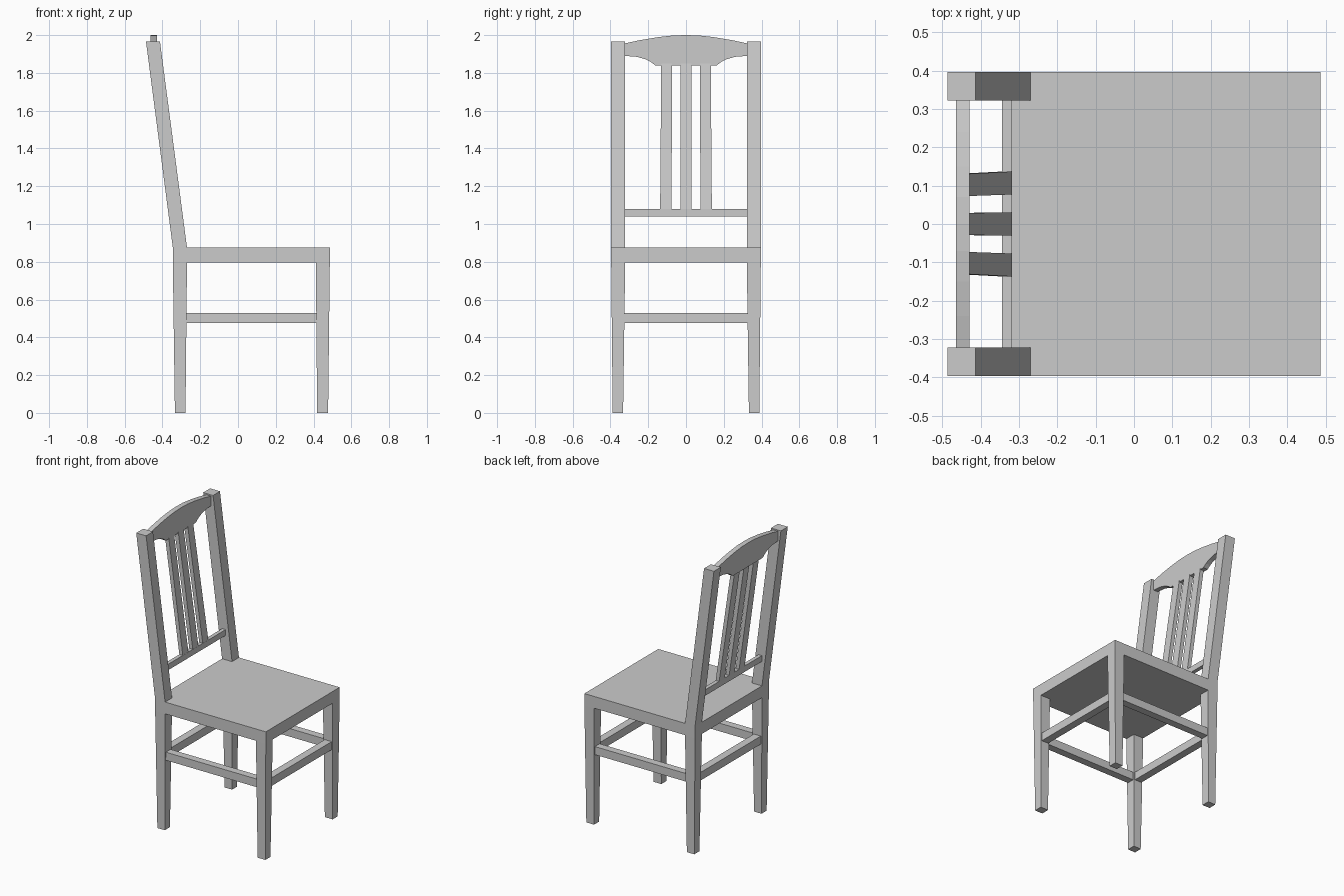
import bpy, bmesh

if "Cube" in bpy.data.objects:
    bpy.data.objects.remove(bpy.data.objects["Cube"])


def finish(name, bm):
    bmesh.ops.recalc_face_normals(bm, faces=bm.faces)
    me = bpy.data.meshes.new(name)
    bm.to_mesh(me)
    bm.free()
    ob = bpy.data.objects.new(name, me)
    bpy.context.collection.objects.link(ob)
    return ob


def loft(name, low, high):
    """Join two rectangles, each given as (x0, x1, y0, y1, z)."""
    bm = bmesh.new()
    rings = [[bm.verts.new((x, y, z)) for x, y in ((x0, y0), (x1, y0), (x1, y1), (x0, y1))]
             for x0, x1, y0, y1, z in (low, high)]
    a, b = rings
    bm.faces.new(a)
    bm.faces.new(b)
    for i in range(4):
        j = (i + 1) % 4
        bm.faces.new((a[i], a[j], b[j], b[i]))
    return finish(name, bm)


def box(name, x0, x1, y0, y1, z0, z1):
    return loft(name, (x0, x1, y0, y1, z0), (x0, x1, y0, y1, z1))


def mirror_y(ob):
    m = ob.modifiers.new("mirror", 'MIRROR')
    m.use_axis = (False, True, False)


# Seat slab
box("seat", -0.345, 0.486, -0.396, 0.396, 0.795, 0.875)

# Tapered legs
mirror_y(loft("front_leg", (0.419, 0.477, 0.333, 0.388, 0), (0.412, 0.486, 0.322, 0.396, 0.795)))
mirror_y(loft("back_leg", (-0.334, -0.278, 0.333, 0.388, 0), (-0.345, -0.270, 0.322, 0.396, 0.795)))

# Leaning back posts
mirror_y(loft("back_post", (-0.345, -0.270, 0.322, 0.396, 0.875), (-0.487, -0.413, 0.322, 0.396, 1.965)))

# Stretchers between the legs
mirror_y(box("side_stretcher", -0.276, 0.416, 0.334, 0.385, 0.475, 0.53))
for name, x in (("front_stretcher", 0.449), ("back_stretcher", -0.308)):
    box(name, x - 0.026, x + 0.026, -0.328, 0.328, 0.475, 0.53)

# Lower back rail
box("back_rail", -0.344, -0.318, -0.323, 0.323, 1.04, 1.08)

# Back slats, slightly splayed
for i, (low, high) in enumerate(((-0.107, -0.102), (0, 0), (0.107, 0.102))):
    loft(f"back_slat_{i + 1}",
         (-0.344, -0.318, low - 0.03, low + 0.03, 1.075),
         (-0.457, -0.429, high - 0.029, high + 0.029, 1.85))

# Crest rail: outline in y and z, extruded along x
half = [(0.16, 1.838), (0.185, 1.857), (0.215, 1.872), (0.26, 1.885), (0.325, 1.89),
        (0.325, 1.956), (0.24, 1.974), (0.15, 1.989), (0.07, 1.998)]
outline = half + [(0, 2.0)] + [(-y, z) for y, z in reversed(half)]
bm = bmesh.new()
face = bm.faces.new([bm.verts.new((-0.464, y, z)) for y, z in outline])
ext = bmesh.ops.extrude_face_region(bm, geom=[face])
for v in ext["geom"]:
    if isinstance(v, bmesh.types.BMVert):
        v.co.x = -0.429
finish("crest_rail", bm)
